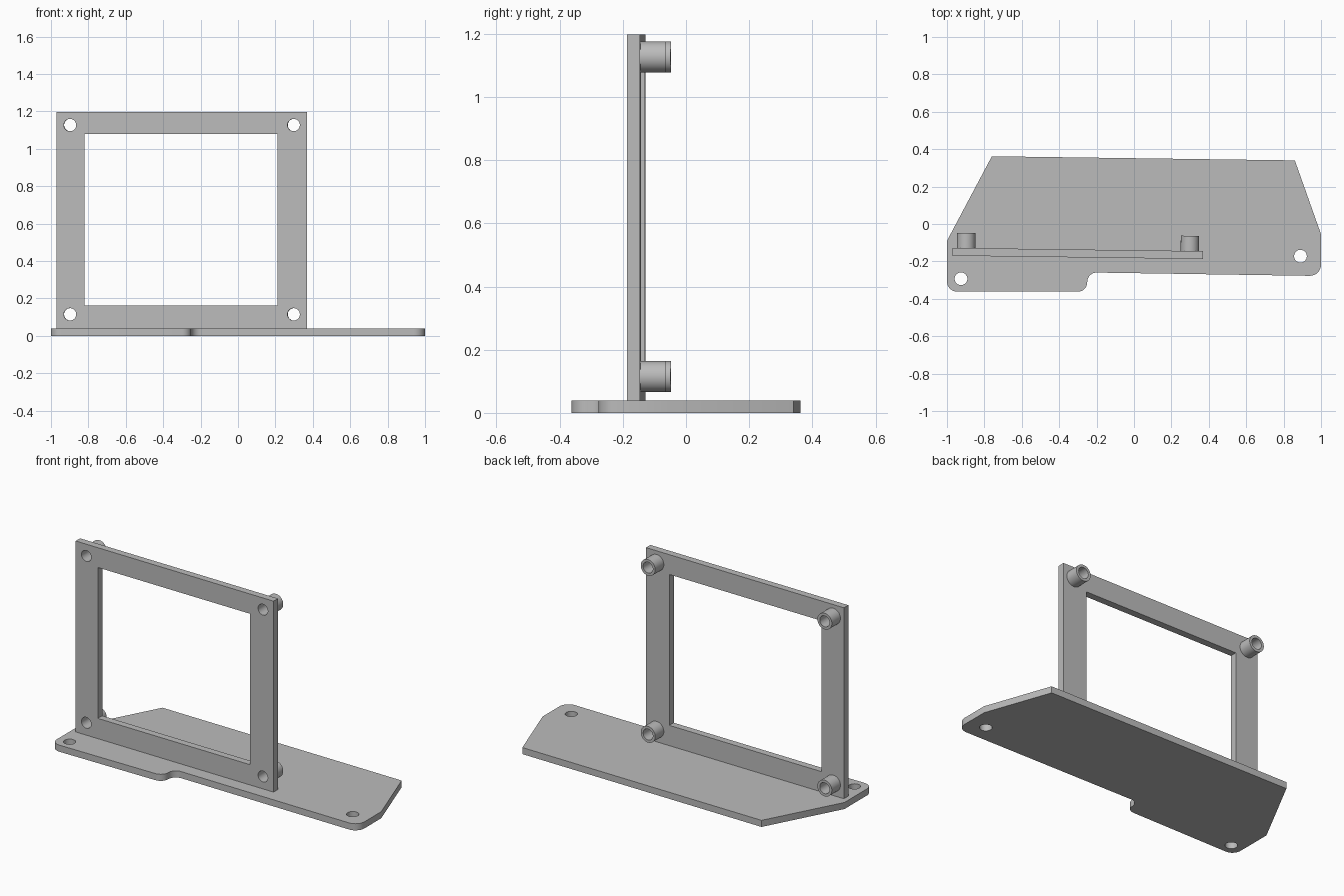
import bpy, bmesh, math
from mathutils import Matrix, Vector

cube = bpy.data.objects.get("Cube")
if cube:
    bpy.data.objects.remove(cube, do_unlink=True)

grey = bpy.data.materials.new("plain grey")
grey.use_nodes = True
colour = (0.5, 0.5, 0.5, 1)
grey.diffuse_color = colour
grey.node_tree.nodes["Principled BSDF"].inputs["Base Color"].default_value = colour


def circle(x, y, r, n=40):
    return [(x + r * math.cos(math.tau * i / n), y + r * math.sin(math.tau * i / n)) for i in range(n)]


def rect(x0, y0, x1, y1):
    return [(x0, y0), (x1, y0), (x1, y1), (x0, y1)]


def rounded(corners, steps=8):
    """Outline from (x, y, radius) corners, with an arc wherever radius > 0."""
    out = []
    for i, (x, y, r) in enumerate(corners):
        p = Vector((x, y))
        if r == 0:
            out.append(p)
            continue
        a = (Vector(corners[i - 1][:2]) - p).normalized()
        b = (Vector(corners[(i + 1) % len(corners)][:2]) - p).normalized()
        half = a.angle(b) / 2
        centre = p + (a + b).normalized() * r / math.sin(half)
        start = p + a * r / math.tan(half) - centre
        end = p + b * r / math.tan(half) - centre
        turn = math.atan2(start.x * end.y - start.y * end.x, start.dot(end))
        for k in range(steps + 1):
            out.append(centre + Matrix.Rotation(turn * k / steps, 2) @ start)
    return out


def plate(name, loops, low, high, matrix=Matrix()):
    """Extrude an outline with holes between two local heights."""
    curve = bpy.data.curves.new(name + "_profile", "CURVE")
    curve.dimensions = "2D"
    curve.fill_mode = "BOTH"
    curve.extrude = (high - low) / 2
    for loop in loops:
        spline = curve.splines.new("POLY")
        spline.points.add(len(loop) - 1)
        for point, (x, y) in zip(spline.points, loop):
            point.co = (x, y, 0, 1)
        spline.use_cyclic_u = True
    temp = bpy.data.objects.new(name + "_profile", curve)
    bpy.context.collection.objects.link(temp)
    bpy.context.view_layer.update()
    mesh = bpy.data.meshes.new_from_object(temp.evaluated_get(bpy.context.evaluated_depsgraph_get()))
    bpy.data.objects.remove(temp, do_unlink=True)
    bpy.data.curves.remove(curve)

    bm = bmesh.new()
    bm.from_mesh(mesh)
    bmesh.ops.remove_doubles(bm, verts=bm.verts, dist=0.0001)
    bmesh.ops.transform(bm, verts=bm.verts, matrix=matrix @ Matrix.Translation((0, 0, (low + high) / 2)))
    bmesh.ops.recalc_face_normals(bm, faces=bm.faces)
    bm.to_mesh(mesh)
    bm.free()
    mesh.name = name
    mesh.materials.clear()
    mesh.materials.append(grey)
    obj = bpy.data.objects.new(name, mesh)
    bpy.context.collection.objects.link(obj)
    bpy.ops.object.select_all(action="DESELECT")
    obj.select_set(True)
    bpy.context.view_layer.objects.active = obj
    bpy.ops.object.shade_smooth_by_angle(angle=math.radians(30))
    return obj


# Base plate with clipped rear corners, stepped front and two screw holes
outline = rounded([
    (-1, -0.362, 0.055), (-0.25, -0.362, 0.05), (-0.25, -0.259, 0.05),
    (1, -0.278, 0.06), (1, -0.055, 0), (0.86, 0.34, 0), (-0.76, 0.362, 0), (-1, -0.09, 0),
])
plate("base_plate", [outline, circle(-0.925, -0.293, 0.034), circle(0.89, -0.172, 0.034)], 0, 0.04)

# Upright frame, turned slightly about the vertical; local -z points to the back
centre_x, half = -0.30, 0.021
upright = (Matrix.Translation((centre_x, -0.1575, 0)) @ Matrix.Rotation(-0.013, 4, "Z")
           @ Matrix.Rotation(math.pi / 2, 4, "X"))
mounts = [(side, x, level, z)
          for side, x in (("right", -0.598), ("left", 0.598))
          for level, z in (("lower", 0.115), ("upper", 1.127))]
window = rect(-0.52, 0.163, 0.512, 1.078)
holes = [circle(x, z, 0.033) for _, x, _, z in mounts]
plate("upright_frame", [rect(-0.67, 0.04, 0.67, 1.198), window] + holes, -half, half, upright)

# Hollow standoffs on the back of the frame
for side, x, level, z in mounts:
    plate(f"{level}_{side}_standoff", [circle(x, z, 0.049), circle(x, z, 0.033)],
          -half - 0.081, -half, upright)
